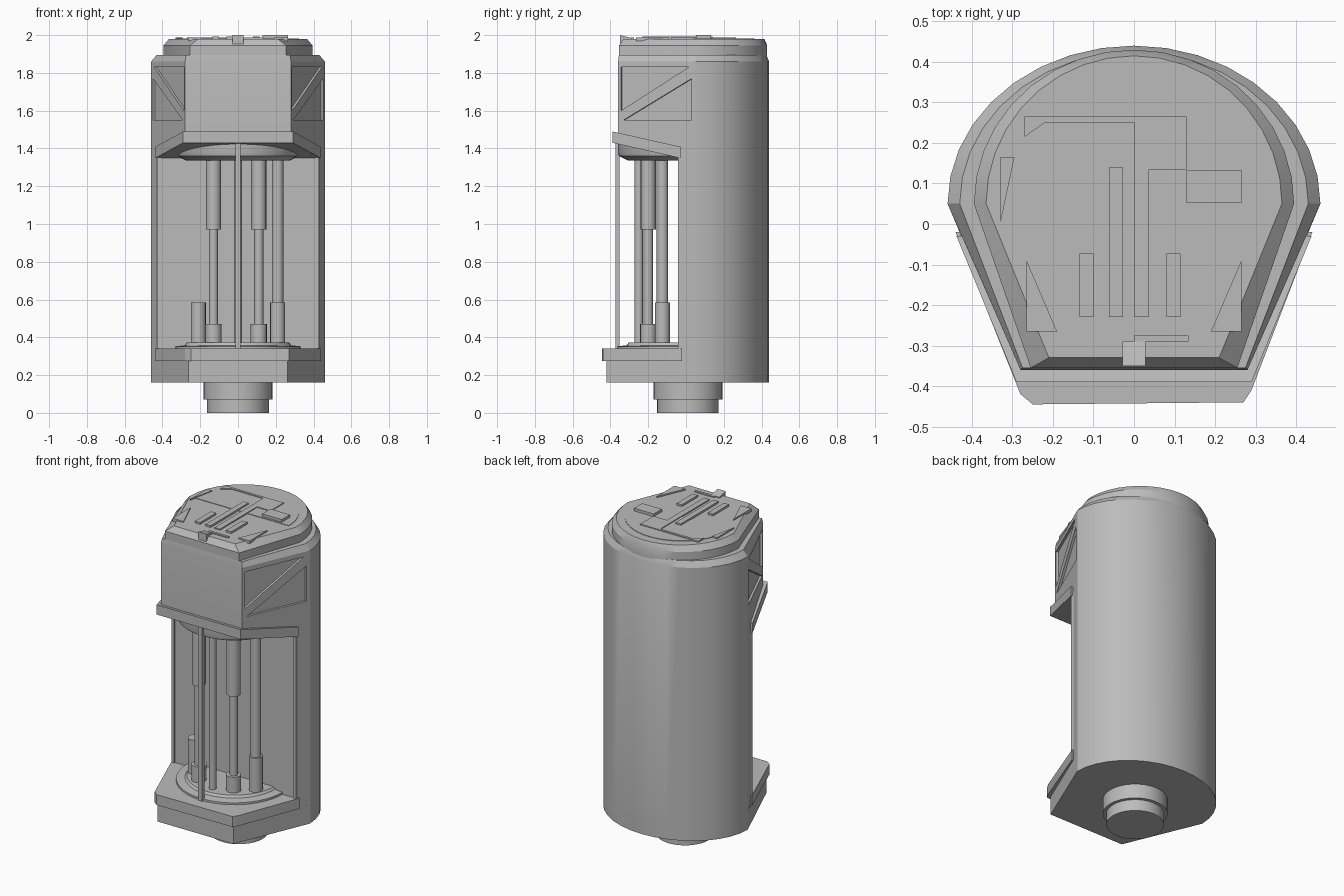
import bpy, bmesh
from math import sin, cos, pi, radians
from mathutils import Vector

cube = bpy.data.objects.get("Cube")
if cube:
    bpy.data.objects.remove(cube, do_unlink=True)

grey = bpy.data.materials.new("plain grey")
grey.use_nodes = True
grey.diffuse_color = (0.5, 0.5, 0.5, 1)
grey.node_tree.nodes["Principled BSDF"].inputs["Base Color"].default_value = (0.5, 0.5, 0.5, 1)


def loft(name, rings, smooth=True):
    """Skin a stack of equal-length point rings and cap both ends."""
    bm = bmesh.new()
    rows = [[bm.verts.new(p) for p in ring] for ring in rings]
    n = len(rows[0])
    for low, high in zip(rows, rows[1:]):
        for i in range(n):
            j = (i + 1) % n
            bm.faces.new((low[i], low[j], high[j], high[i]))
    bm.faces.new(rows[0][::-1])
    bm.faces.new(rows[-1])
    bmesh.ops.recalc_face_normals(bm, faces=bm.faces)
    mesh = bpy.data.meshes.new(name)
    bm.to_mesh(mesh)
    bm.free()
    mesh.materials.append(grey)
    obj = bpy.data.objects.new(name, mesh)
    bpy.context.collection.objects.link(obj)
    if smooth:
        finish(obj)
    return obj


def select(obj):
    bpy.ops.object.select_all(action="DESELECT")
    obj.select_set(True)
    bpy.context.view_layer.objects.active = obj


def finish(obj):
    select(obj)
    bpy.ops.object.shade_smooth_by_angle(angle=radians(25))


def prism(name, outline, z0, z1):
    return loft(name, [[(x, y, z) for x, y in outline] for z in (z0, z1)])


def box(name, x0, x1, y0, y1, z0, z1):
    return prism(name, [(x0, y0), (x1, y0), (x1, y1), (x0, y1)], z0, z1)


def lathe(name, cx, cy, profile, seg=32, arc=2 * pi, start=0):
    steps = seg if arc == 2 * pi else seg + 1
    angles = [start + arc * i / seg for i in range(steps)]
    return loft(name, [[(cx + r * cos(a), cy + r * sin(a), z) for a in angles] for r, z in profile])


def cut(obj, cutter):
    mod = obj.modifiers.new("cut", "BOOLEAN")
    mod.operation = "DIFFERENCE"
    mod.solver = "EXACT"
    mod.object = cutter
    select(obj)
    bpy.ops.object.modifier_apply(modifier=mod.name)
    bpy.data.objects.remove(cutter, do_unlink=True)


def outline(a, b, front_x, front_y, z, seg=18):
    """Rounded back with two tapering sides and a flat front."""
    arc = [(a * cos(pi * i / seg), 0.05 + b * sin(pi * i / seg), z) for i in range(seg + 1)]
    return arc + [(-front_x, front_y, z), (front_x, front_y, z)]


# Main housing: column and head in one, with chamfered shoulder and cap
housing = loft("housing", [
    outline(0.46, 0.39, 0.28, -0.36, 0.2),
    outline(0.46, 0.39, 0.28, -0.36, 1.86),
    outline(0.43, 0.375, 0.275, -0.355, 1.895),
], smooth=False)
loft("cap", [
    outline(0.395, 0.38, 0.255, -0.355, 1.88),
    outline(0.395, 0.38, 0.255, -0.355, 1.945),
    outline(0.365, 0.365, 0.21, -0.33, 1.98),
])

# Open bay in front of the column, with a soffit sloping down to the wall
bay = [(-0.8, 0.1), (-0.035, 0.1), (-0.035, 1.35), (-0.39, 1.43), (-0.8, 1.43)]
cut(housing, loft("bay_cutter", [[(x, y, z) for y, z in bay] for x in (-1, 1)], False))

# Recessed triangular panels on both sides of the head
panels = [[(0.04, 1.83), (0.91, 1.83), (0.04, 1.6)],
          [(0.95, 1.77), (0.95, 1.55), (0.07, 1.55)]]
corner, along = Vector((0.28, -0.36, 0)), Vector((0.18, 0.41, 0))
normal = Vector((0.41, -0.18, 0)).normalized()
for side in (-1, 1):
    for panel in panels:
        rings = []
        for depth in (-0.014, 0.05):
            pts = [corner + along * t + normal * depth for t, z in panel]
            rings.append([(side * p.x, p.y, z) for p, (t, z) in zip(pts, panel)])
        cut(housing, loft("panel_cutter", rings, False))
finish(housing)

# Lip around the lower edge of the head, following the slope of the soffit
lip = [(0.438, -0.03), (0.29, -0.39), (-0.29, -0.39), (-0.438, -0.03)]
loft("head_lip", [[(x, y, z - 0.225 * (y + 0.39)) for x, y in lip] for z in (1.43, 1.49)])

# Base and its overhanging ledge
loft("base", [outline(0.46, 0.39, 0.262, -0.42, z) for z in (0.16, 0.28)])
ledge = [(0.44, -0.02), (0.29, -0.41), (0.27, -0.44), (-0.25, -0.445), (-0.28, -0.42), (-0.44, -0.02)]
prism("ledge", ledge, 0.275, 0.34)

# Stepped pedestal
lathe("pedestal", 0, 0.01, [(0.163, 0), (0.163, 0.07), (0.183, 0.07), (0.183, 0.17)])

# Half discs at the bottom and top of the bay
for name, profile in (("lower_disc", [(0.33, 0.33), (0.33, 0.352), (0.28, 0.358), (0.27, 0.372)]),
                      ("upper_disc", [(0.27, 1.335), (0.32, 1.36), (0.325, 1.375), (0.325, 1.44)])):
    lathe(name, 0, -0.034, profile, 24, pi, pi)

# Rods standing between the discs
for side, label in ((-1, "right"), (1, "left")):
    x = side * 0.11 - (0.02 if side < 0 else 0)
    lathe(label + "_inner_rod", x, -0.2, [
        (0.043, 0.36), (0.043, 0.47), (0.024, 0.47), (0.024, 0.97), (0.04, 0.97), (0.04, 1.36)], 16)
    lathe(label + "_outer_socket", side * 0.21, -0.125, [(0.04, 0.35), (0.04, 0.585)], 16)
lathe("left_outer_rod", 0.21, -0.125, [(0.03, 0.5), (0.03, 1.36)], 16)
lathe("centre_rod", 0, -0.25, [(0.022, 0.35), (0.022, 1.36)], 16)

# Front strut and jambs beside the bay
box("front_strut", -0.014, 0.014, -0.372, -0.352, 0.33, 1.44)
for side in (-1, 1):
    xs = sorted((side * 0.41, side * 0.428))
    box("jamb", *xs, -0.042, -0.02, 0.33, 1.37)

# Raised details on the cap
top = 1.97
lathe("round_plate", 0, 0.04, [(0.322, top), (0.322, 1.983)], 24, pi)
prism("stepped_plate", [(0, -0.23), (0.037, -0.23), (0.037, 0.135), (0.13, 0.135), (0.13, 0.265),
                        (-0.27, 0.265), (-0.27, 0.215), (-0.22, 0.25), (0, 0.25)], top, 1.988)
box("long_bar", -0.062, -0.027, -0.23, 0.14, top, 1.992)
for x in (-0.135, 0.08):
    box("short_bar", x, x + 0.035, -0.23, -0.073, top, 1.992)
box("raised_block", 0.13, 0.265, 0.052, 0.133, top, 2.0)
box("front_bar", 0, 0.135, -0.29, -0.275, top, 1.987)
for side in (-1, 1):
    prism("corner_wedge", [(side * 0.265, -0.09), (side * 0.265, -0.265), (side * 0.19, -0.265)], top, 1.988)
prism("side_wedge", [(-0.33, 0), (-0.295, 0.165), (-0.33, 0.165)], top, 1.988)
latch = [(-0.35, 1.95), (-0.35, 2.0), (-0.29, 1.985), (-0.29, 1.95)]
loft("front_latch", [[(x, y, z) for y, z in latch] for x in (-0.028, 0.028)])
